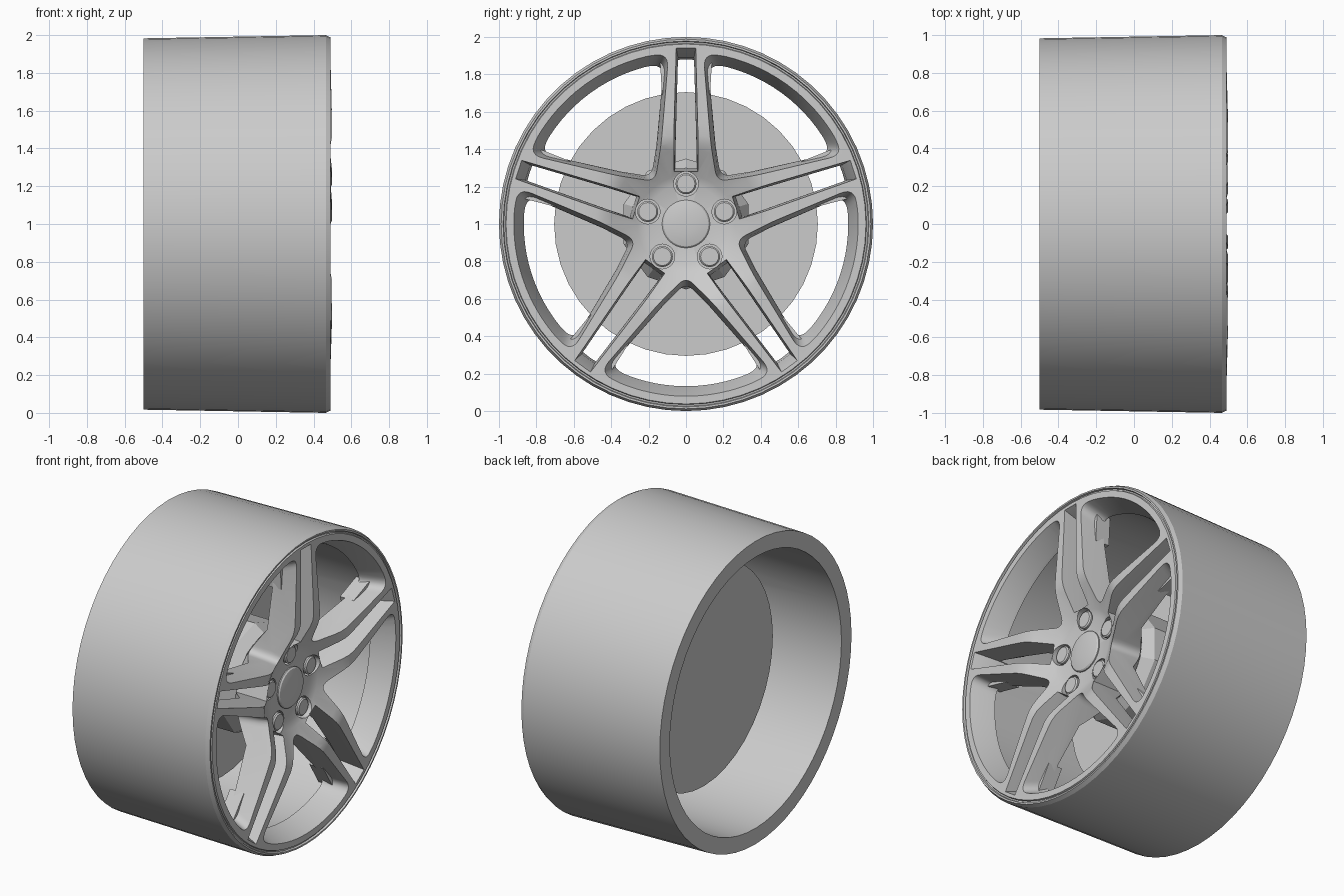
import bpy, bmesh, math
from math import sin, cos, tan, atan2, radians, pi

if "Cube" in bpy.data.objects:
    bpy.data.objects.remove(bpy.data.objects["Cube"])

grey = bpy.data.materials.new("wheel_grey")
grey.diffuse_color = (0.6, 0.6, 0.6, 1)
grey.use_nodes = True
grey.node_tree.nodes["Principled BSDF"].inputs["Base Color"].default_value = grey.diffuse_color
SPOKES = [radians(90 + 72 * k) for k in range(5)]
GAPS = [a + radians(36) for a in SPOKES]


def place(x, u, v, a):
    """Point at distance u along direction a in the wheel plane, v sideways."""
    return (x, u * cos(a) - v * sin(a), 1 + u * sin(a) + v * cos(a))


def finish(bm, name, smooth=True):
    me = bpy.data.meshes.new(name)
    bm.to_mesh(me)
    bm.free()
    ob = bpy.data.objects.new(name, me)
    bpy.context.collection.objects.link(ob)
    me.materials.append(grey)
    if smooth:
        smooth_it(ob)
    return ob


def smooth_it(ob):
    bpy.ops.object.select_all(action='DESELECT')
    ob.select_set(True)
    bpy.context.view_layer.objects.active = ob
    bpy.ops.object.shade_smooth_by_angle(angle=radians(25))


def loft(bm, rings, closed=False):
    """Skin rings of points; either cap the ends or close the loop."""
    vs = [[bm.verts.new(p) for p in r] for r in rings]
    n = len(vs[0])
    pairs = list(zip(vs, vs[1:])) + ([(vs[-1], vs[0])] if closed else [])
    faces = []
    for a, b in pairs:
        for i in range(n):
            j = (i + 1) % n
            faces.append(bm.faces.new((a[i], a[j], b[j], b[i])))
    if not closed:
        faces.append(bm.faces.new(vs[0][::-1]))
        faces.append(bm.faces.new(vs[-1]))
    # turn the skin outward if its signed volume is negative
    vol = 0
    for f in faces:
        p = [v.co for v in f.verts]
        vol += sum(p[0].dot(p[k].cross(p[k + 1])) for k in range(1, len(p) - 1))
    if vol < 0:
        bmesh.ops.reverse_faces(bm, faces=faces)


def ring(x, r, n, u=0, a=0, start=pi / 2):
    """Circle around the x direction, centred u along direction a."""
    c = place(x, u, 0, a)
    return [(x, c[1] + r * cos(start + 2 * pi * i / n),
             c[2] + r * sin(start + 2 * pi * i / n)) for i in range(n)]


def rounded(p, q, s, t, n=6):
    """Curve replacing corner q between p and s, starting t away from it."""
    def toward(o):
        d = math.hypot(o[0] - q[0], o[1] - q[1])
        return (q[0] + (o[0] - q[0]) * t / d, q[1] + (o[1] - q[1]) * t / d)
    a, b = toward(p), toward(s)
    return [tuple((1 - k / n) ** 2 * a[i] + 2 * k / n * (1 - k / n) * q[i]
                  + (k / n) ** 2 * b[i] for i in (0, 1)) for k in range(n + 1)]


def window(off, R):
    """Rounded outline of the opening between two spokes."""
    s = (0.1711 + off) / (tan(radians(36)) + 0.0863)
    valley = (s / cos(radians(36)), 0)
    lat = 0.1711 + off - 0.0863 * (R - 0.005)
    f = radians(36) - atan2(lat, R - 0.005)
    arc = [(R * cos(f * k / 8), R * sin(f * k / 8)) for k in range(-6, 7)]
    c0, c1 = (R * cos(f), -R * sin(f)), (R * cos(f), R * sin(f))
    return (rounded(c1, valley, c0, 0.06) + rounded(valley, c0, arc[0], 0.08)
            + arc + rounded(arc[-1], c1, valley, 0.08))


# Wheel body: barrel, front lip and dished face in one revolved profile
profile = [(0.08, 0.37), (0.215, 0.372), (0.26, 0.39), (0.40, 0.472),
           (0.44, 0.49), (0.48, 0.498), (0.55, 0.498), (0.935, 0.488),
           (0.962, 0.488), (0.966, 0.478), (0.974, 0.478), (0.978, 0.49),
           (0.988, 0.49), (1.0, 0.465), (0.983, -0.5), (0.88, -0.5),
           (0.88, 0.34), (0.70, 0.34), (0.45, 0.32), (0.31, 0.20),
           (0.08, 0.18)]
bm = bmesh.new()
loft(bm, [ring(x, r, 60) for r, x in profile], closed=True)
wheel = finish(bm, "wheel_body", smooth=False)

# Cutters: windows, spoke slots and bolt pockets
bm = bmesh.new()
for a in GAPS:
    loft(bm, [[place(x, u, v, a) for u, v in window(off, R)]
              for x, off, R in ((0.6, -0.017, 0.963), (0.36, 0.02, 0.872),
                                (0.05, 0.05, 0.80))])
bmesh.ops.triangulate(bm, faces=bm.faces)
windows = finish(bm, "window_cutter", smooth=False)

bm = bmesh.new()
for a in SPOKES:
    loft(bm, [[place(x, u, v, a) for u, v in
               ((u0, -w0), (u1, -w1), (u1, w1), (u0, w0))]
              for x, u0, u1, w0, w1 in ((0.6, 0.26, 0.985, 0.077, 0.06),
                                        (0.36, 0.285, 0.89, 0.06, 0.043),
                                        (0.05, 0.31, 0.86, 0.055, 0.04))])
slots = finish(bm, "slot_cutter", smooth=False)

bm = bmesh.new()
for a in SPOKES:
    loft(bm, [ring(x, 0.066, 20, 0.215, a) for x in (0.32, 0.6)])
pockets = finish(bm, "pocket_cutter", smooth=False)

bpy.context.view_layer.objects.active = wheel
for cutter in (windows, slots, pockets):
    cutter.hide_render = True
    m = wheel.modifiers.new("cut", 'BOOLEAN')
    m.operation = 'DIFFERENCE'
    m.solver = 'EXACT'
    m.object = cutter
    bpy.ops.object.modifier_apply(modifier=m.name)
    bpy.data.objects.remove(cutter)
smooth_it(wheel)

# Small blocks stiffening the spokes where they meet the barrel
bm = bmesh.new()
for a in SPOKES:
    for s in (-1, 1):
        loft(bm, [[place(x, u, s * v, a) for u, v in
                   ((0.69, 0.065), (0.69, 0.128), (0.885, 0.14), (0.885, 0.065))]
                  for x in (0.30, 0.40)])
finish(bm, "spoke_blocks", smooth=False)

# Wheel bolts
bm = bmesh.new()
for a in SPOKES:
    loft(bm, [ring(x, r, 20, 0.215, a) for x, r in
              ((0.31, 0.056), (0.375, 0.056), (0.383, 0.048))])
finish(bm, "wheel_bolts")

# Domed centre cap
bm = bmesh.new()
loft(bm, [ring(x, r, 32) for x, r in
          ((0.19, 0.128), (0.378, 0.128), (0.386, 0.12), (0.392, 0.09),
           (0.396, 0.05), (0.397, 0.015))])
finish(bm, "centre_cap")

# Faceted hub behind the spokes
bm = bmesh.new()
loft(bm, [ring(x, r, 10) for x, r in ((-0.12, 0.35), (0.12, 0.35), (0.19, 0.30))])
finish(bm, "hub", smooth=False)

# Brake disc
bm = bmesh.new()
loft(bm, [ring(x, 0.705, 40) for x in (-0.13, -0.11)])
finish(bm, "brake_disc")
